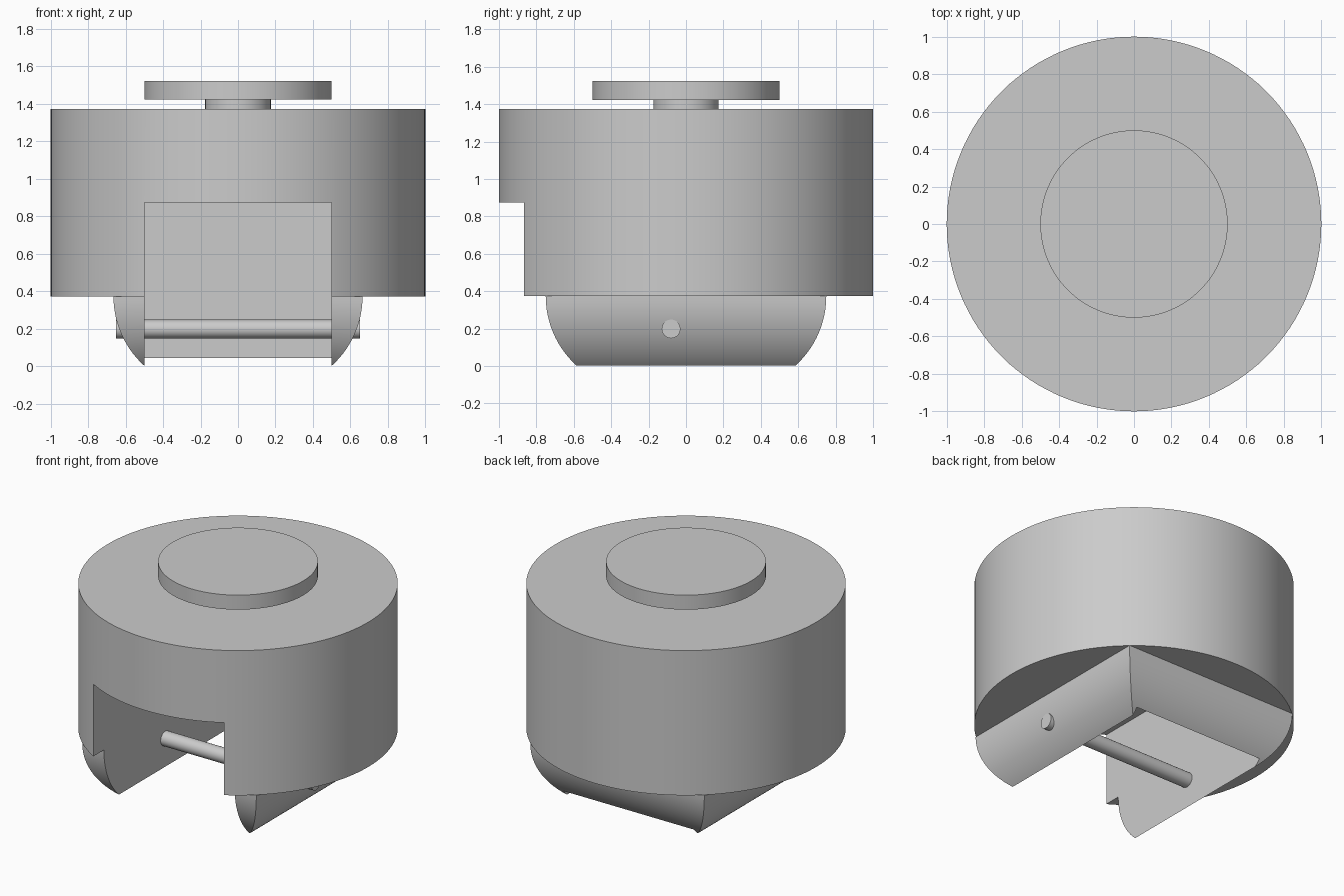
import bpy
import bmesh
import math

default = bpy.data.objects.get("Cube")
if default:
    bpy.data.objects.remove(default, do_unlink=True)

BODY_Z = 0.373     # underside of the drum
FILLET = 0.5       # radius of the rounded base edges

grey = bpy.data.materials.new("plain_grey")
grey.use_nodes = True
grey.diffuse_color = (0.6, 0.6, 0.6, 1)
grey.node_tree.nodes["Principled BSDF"].inputs["Base Color"].default_value = (0.6, 0.6, 0.6, 1)


def activate(obj):
    bpy.ops.object.select_all(action='DESELECT')
    obj.select_set(True)
    bpy.context.view_layer.objects.active = obj


def smooth(obj):
    activate(obj)
    bpy.ops.object.shade_smooth_by_angle(angle=math.radians(30))


def cylinder(name, radius, depth, location, rotation=(0, 0, 0), sides=128):
    bpy.ops.mesh.primitive_cylinder_add(vertices=sides, radius=radius, depth=depth,
                                        location=location, rotation=rotation)
    obj = bpy.context.object
    obj.name = name
    obj.data.materials.append(grey)
    return obj


def rounded_base(name, half_x, half_y, steps=24):
    """Rectangular block whose four sides curl under, with mitred corners."""
    bm = bmesh.new()
    rings = []
    for i in range(steps + 1):
        a = math.pi / 2 * i / steps
        inset = FILLET * (1 - math.cos(a))
        x, y, z = half_x - inset, half_y - inset, BODY_Z - FILLET * math.sin(a)
        rings.append([bm.verts.new((sx * x, sy * y, z))
                      for sx, sy in ((-1, -1), (1, -1), (1, 1), (-1, 1))])
    for upper, lower in zip(rings, rings[1:]):
        for k in range(4):
            n = (k + 1) % 4
            bm.faces.new((upper[k], lower[k], lower[n], upper[n]))
    bm.faces.new(rings[0])
    bm.faces.new(rings[-1])
    bmesh.ops.recalc_face_normals(bm, faces=bm.faces)
    mesh = bpy.data.meshes.new(name)
    bm.to_mesh(mesh)
    bm.free()
    obj = bpy.data.objects.new(name, mesh)
    bpy.context.collection.objects.link(obj)
    mesh.materials.append(grey)
    return obj


def box(name, low, high):
    bpy.ops.mesh.primitive_cube_add(size=1, location=[(a + b) / 2 for a, b in zip(low, high)])
    obj = bpy.context.object
    obj.name = name
    obj.scale = [b - a for a, b in zip(low, high)]
    activate(obj)
    bpy.ops.object.transform_apply(location=False, rotation=False, scale=True)
    obj.data.materials.append(grey)
    return obj


# Drum body and the curled base beneath it
drum = cylinder("drum_body", 1.0, 1.0, (0, 0, BODY_Z + 0.5))
base = rounded_base("rounded_base", 0.665, 0.75)

# Slot open at the front and underneath, closed at the back
cutter = box("slot_cutter", (-0.5, -1.5, -0.5), (0.5, 0.625, BODY_Z + 0.5))
for part in (drum, base):
    activate(part)
    mod = part.modifiers.new("slot", 'BOOLEAN')
    mod.operation = 'DIFFERENCE'
    mod.solver = 'EXACT'
    mod.object = cutter
    bpy.ops.object.modifier_apply(modifier=mod.name)
bpy.data.objects.remove(cutter, do_unlink=True)

# Knob on top
stem = cylinder("knob_stem", 0.175, 0.05, (0, 0, BODY_Z + 1.025), sides=64)
knob = cylinder("knob_disc", 0.5, 0.1, (0, 0, BODY_Z + 1.1))

# Axle across the slot
axle = cylinder("axle_pin", 0.05, 1.305, (0, -0.08, 0.198), (0, math.pi / 2, 0), sides=32)

for part in (drum, base, stem, knob, axle):
    smooth(part)
